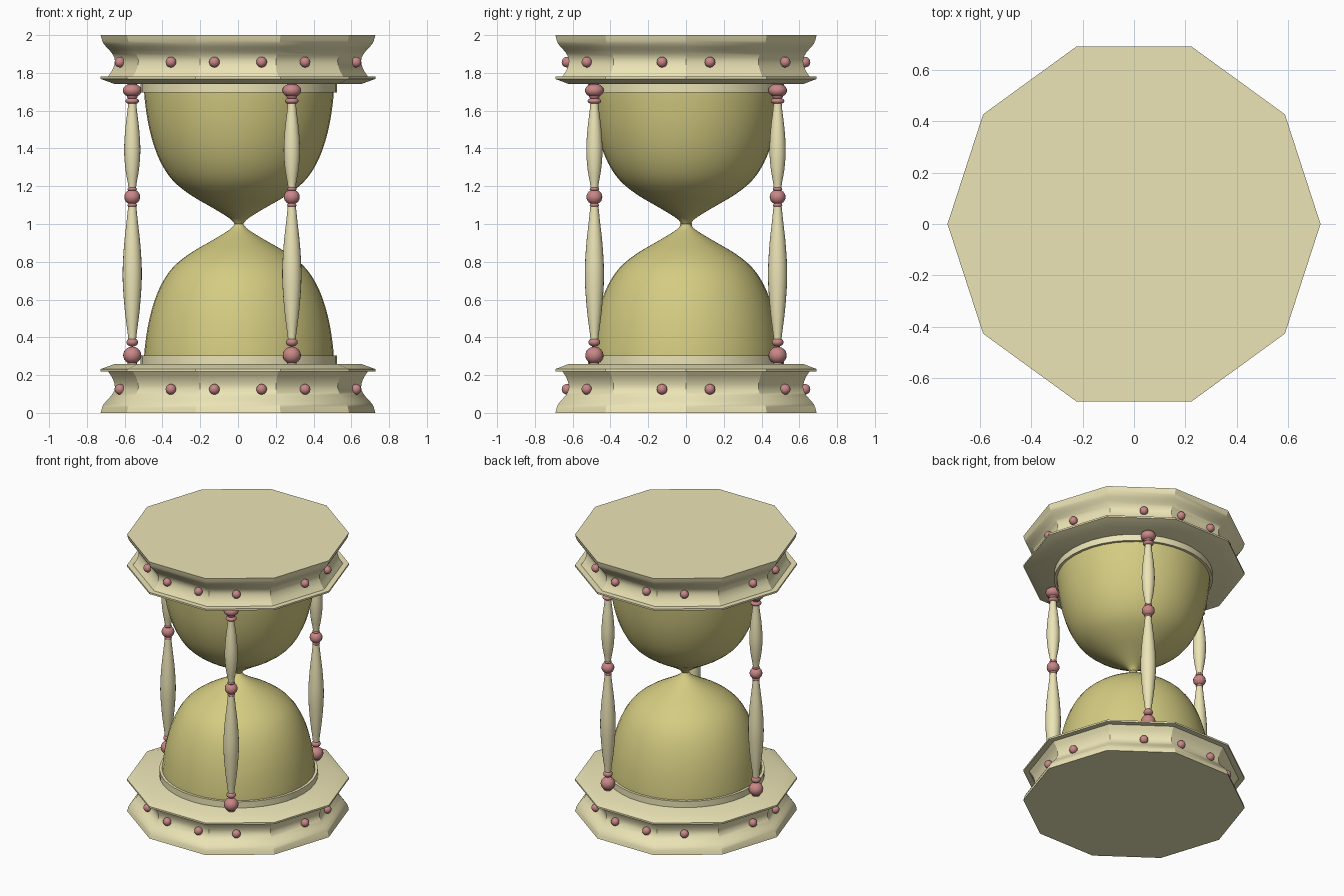
import bpy, bmesh
from math import cos, sin, pi, radians
from mathutils import Vector

if "Cube" in bpy.data.objects:
    bpy.data.objects.remove(bpy.data.objects["Cube"])


def material(name, rgb):
    m = bpy.data.materials.new(name)
    m.diffuse_color = (*rgb, 1)
    m.use_nodes = True
    m.node_tree.nodes["Principled BSDF"].inputs["Base Color"].default_value = m.diffuse_color
    return m


cream = material("cream", (0.84, 0.78, 0.47))
gold = material("gold", (0.66, 0.60, 0.22))
pink = material("pink", (0.58, 0.24, 0.24))


def curve(points, steps=4):
    """Catmull-Rom resampling of a (radius, z) profile."""
    p = [Vector(q) for q in points]
    p = [2 * p[0] - p[1]] + p + [2 * p[-1] - p[-2]]
    out = []
    for i in range(1, len(p) - 2):
        a, b, c, d = p[i - 1:i + 3]
        for k in range(steps):
            t = k / steps
            out.append(0.5 * (2 * b + (c - a) * t + (2 * a - 5 * b + 4 * c - d) * t * t
                              + (3 * b - a - 3 * c + d) * t ** 3))
    return [tuple(v) for v in out] + [tuple(points[-1])]


def lathe(name, profile, sides, mat, loc=(0, 0), angle=30):
    """Closed turned solid with flat ends."""
    bm = bmesh.new()
    rings = [[bm.verts.new((r * cos(2 * pi * i / sides), r * sin(2 * pi * i / sides), z))
              for i in range(sides)] for r, z in profile]
    for lo, hi in zip(rings, rings[1:]):
        for i in range(sides):
            j = (i + 1) % sides
            bm.faces.new((lo[i], lo[j], hi[j], hi[i]))
    bm.faces.new(rings[0])
    bm.faces.new(rings[-1])
    bmesh.ops.recalc_face_normals(bm, faces=bm.faces)
    return finish(name, bm, mat, (*loc, 0), angle)


def ball(name, loc, r, mat, height=1.0, segs=16):
    bm = bmesh.new()
    bmesh.ops.create_uvsphere(bm, u_segments=segs, v_segments=segs // 2 + 2, radius=r)
    bmesh.ops.scale(bm, vec=(1, 1, height), verts=bm.verts)
    return finish(name, bm, mat, loc, 60)


def finish(name, bm, mat, loc, angle):
    me = bpy.data.meshes.new(name)
    bm.to_mesh(me)
    bm.free()
    me.materials.append(mat)
    ob = bpy.data.objects.new(name, me)
    ob.location = loc
    bpy.context.collection.objects.link(ob)
    bpy.ops.object.select_all(action='DESELECT')
    ob.select_set(True)
    bpy.context.view_layer.objects.active = ob
    bpy.ops.object.shade_smooth_by_angle(angle=radians(angle))
    return ob


# Profiles for the lower half; the upper half is the same mirrored about z = 1
plinth = curve([(0.727, 0), (0.712, 0.045), (0.668, 0.095), (0.652, 0.135),
                (0.663, 0.18), (0.688, 0.22)], 3) + [(0.727, 0.22), (0.727, 0.232), (0.65, 0.26)]
collar = [(0.52, 0.25), (0.52, 0.305), (0.49, 0.305)]
bulb = curve([(0.505, 0.25), (0.498, 0.35), (0.478, 0.48), (0.445, 0.6), (0.40, 0.7),
              (0.34, 0.78), (0.25, 0.85), (0.13, 0.92), (0.05, 0.97), (0.022, 1.0)])


def flip(profile):
    return [(r, 2 - z) for r, z in profile]


for half, f in (("lower", lambda p: p), ("upper", flip)):
    # Ten-sided cap, collar and glass bulb
    lathe(half + "_cap", f(plinth), 10, cream)
    lathe(half + "_collar", f(collar), 40, cream, (0.005, 0))
    lathe(half + "_bulb", f(bulb), 40, gold, (0.005, 0))
    # Round studs in the waist of the cap
    z = 0.125 if half == "lower" else 1.857
    for sx in (-1, 1):
        for sy in (-1, 1):
            for x, y in ((0.125, 0.63), (0.355, 0.525), (0.625, 0.127)):
                ball(half + "_stud", (sx * x, sy * y, z), 0.028, pink)

# Three turned columns with pink beads
spindle = curve([(0.018, 0.36), (0.024, 0.42), (0.040, 0.55), (0.051, 0.72), (0.044, 0.88),
                 (0.028, 1.03), (0.019, 1.13), (0.021, 1.2), (0.036, 1.29), (0.043, 1.39),
                 (0.037, 1.50), (0.024, 1.61), (0.018, 1.70)])
beads = ((0.305, 0.048, 0.95), (0.374, 0.031, 0.75), (1.10, 0.025, 0.5), (1.143, 0.042, 0.95),
         (1.185, 0.025, 0.5), (1.651, 0.036, 0.5), (1.675, 0.028, 0.6), (1.707, 0.05, 0.72))
for deg in (60, 180, 300):
    x, y = 0.56 * cos(radians(deg)), 0.56 * sin(radians(deg))
    x += 0.005 if deg != 180 else 0
    lathe("column_spindle", spindle, 20, cream, (x, y))
    for z, r, h in beads:
        ball("column_bead", (x, y, z), r, pink, h, 20)
    lathe("column_foot", [(0.025, 0.25), (0.025, 0.30)], 16, pink, (x, y))
    lathe("column_head", [(0.025, 1.70), (0.025, 1.75)], 16, pink, (x, y))
